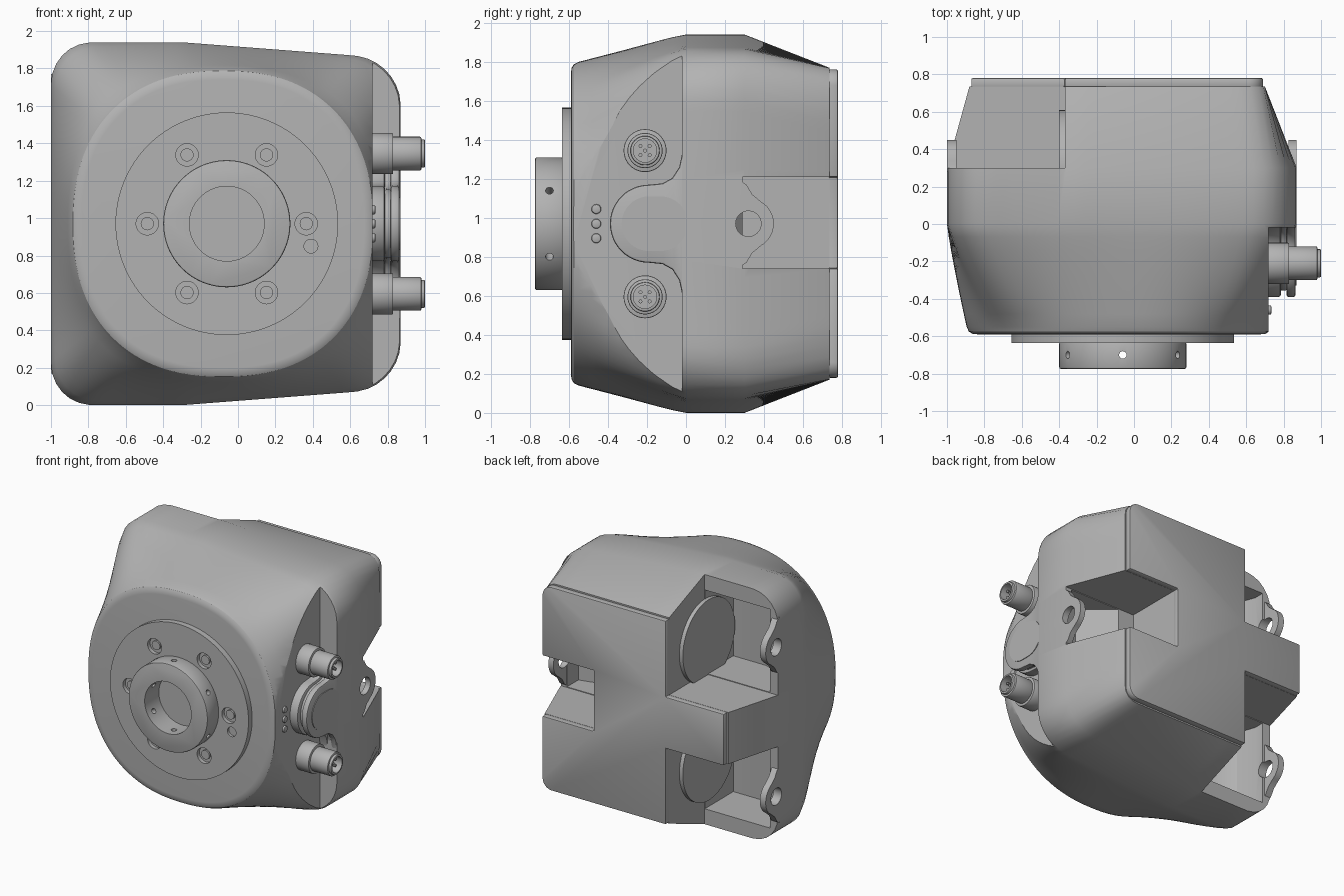
import bpy, bmesh, math
from mathutils import Vector, Matrix

if "Cube" in bpy.data.objects:
    bpy.data.objects.remove(bpy.data.objects["Cube"], do_unlink=True)

grey = bpy.data.materials.new("satin_grey")
grey.use_nodes = True
colour = (0.45, 0.45, 0.45, 1)
grey.diffuse_color = colour
grey.node_tree.nodes["Principled BSDF"].inputs["Base Color"].default_value = colour

CX, CZ = -0.06, 0.97      # axis of the front flange
MX = -0.08                # middle of the housing


def make(name, bm):
    bmesh.ops.recalc_face_normals(bm, faces=bm.faces)
    mesh = bpy.data.meshes.new(name)
    bm.to_mesh(mesh)
    bm.free()
    mesh.materials.append(grey)
    ob = bpy.data.objects.new(name, mesh)
    bpy.context.collection.objects.link(ob)
    return ob


def loft(name, rings):
    bm = bmesh.new()
    loops = [[bm.verts.new(p) for p in ring] for ring in rings]
    for a, b in zip(loops, loops[1:]):
        for i in range(len(a)):
            bm.faces.new((a[i - 1], a[i], b[i], b[i - 1]))
    bm.faces.new(loops[0])
    bm.faces.new(loops[-1])
    return make(name, bm)


def prism(name, pts, a, b, axis):
    place = {"x": lambda p, d: (d, p[0], p[1]), "y": lambda p, d: (p[0], d, p[1]),
             "z": lambda p, d: (p[0], p[1], d)}[axis]
    return loft(name, [[place(p, d) for p in pts] for d in (a, b)])


def arc(u, v, r, start=0, end=360, n=48):
    closed = end - start == 360
    angles = [math.radians(start + (end - start) * i / n) for i in range(n + (not closed))]
    return [(u + r * math.cos(t), v + r * math.sin(t)) for t in angles]


def box(name, x0, x1, y0, y1, z0, z1):
    return prism(name, [(x0, y0), (x1, y0), (x1, y1), (x0, y1)], z0, z1, "z")


def cut(ob, cutters):
    for c in cutters:
        c.hide_render = True
        m = ob.modifiers.new("cut", "BOOLEAN")
        m.operation, m.solver, m.object = "DIFFERENCE", "EXACT", c


def bevel(ob, width):
    m = ob.modifiers.new("bevel", "BEVEL")
    m.width, m.segments, m.limit_method = width, 2, "ANGLE"
    m.angle_limit = math.radians(50)


def rounded(corners, segs=10):
    """Polygon of (x, z, radius) corners with every corner filleted."""
    out = []
    for i, (x, z, r) in enumerate(corners):
        p = Vector((x, z))
        a = (Vector(corners[i - 1][:2]) - p).normalized()
        b = (Vector(corners[(i + 1) % len(corners)][:2]) - p).normalized()
        reach = r / math.tan(a.angle(b) / 2)
        s, e = p + a * reach, p + b * reach
        c = p + (a + b).normalized() * (r / math.sin(a.angle(b) / 2))
        for k in range(segs + 1):
            out.append(c + (s.lerp(e, k / segs) - c).normalized() * r)
    return out


def radius_at(poly, t):
    d, best = Vector((math.cos(t), math.sin(t))), 0
    for i in range(len(poly)):
        a = poly[i - 1] - Vector((MX, CZ))
        e = poly[i] - poly[i - 1]
        den = d.cross(e)
        if abs(den) > 1e-9 and -1e-4 <= a.cross(d) / den <= 1.0001:
            best = max(best, a.cross(e) / den)
    return best


# Housing: square waist lofted to a round front and a tapered back
N = 144
turn = [2 * math.pi * (i + 0.5) / N for i in range(N)]
waist_poly = rounded([(-1, 0, .22), (-1, 1.94, .22), (-.3, 1.94, .4),
                      (.87, 1.85, .27), (.87, .09, .27), (-.3, 0, .4)])
back_poly = rounded([(-.88, .17, .1), (-.88, 1.77, .1), (.7, 1.77, .1), (.7, .17, .1)])
waist = [radius_at(waist_poly, t) for t in turn]
back = [radius_at(back_poly, t) for t in turn]
E = 2.3
front = [(abs(math.cos(t) / .815) ** E + abs(math.sin(t) / .83) ** E) ** (-1 / E) for t in turn]


def ring(radii, y):
    return [(MX + r * math.cos(t), y, CZ + r * math.sin(t)) for r, t in zip(radii, turn)]


rings = [ring(back, .735), ring(waist, .3)]
for k in range(9):
    f = k / 8
    rings.append(ring([w + (r - w) * f ** 1.15 for w, r in zip(waist, front)], -.55 * f))
for y, inset in ((-.575, .012), (-.587, .032), (-.59, .06)):
    rings.append(ring([r - inset for r in front], y))
housing = loft("housing", rings)

# Cutters: connector flat, side notch, two rear pockets and lug holes
flat_cut = box("flat_cutter", .72, 1.3, -1, -.02, -1, 3)
notch_cut = box("notch_cutter", .25, 1.3, .29, 1.2, .74, 1.21)
hollow_cut = prism("notch_hollow_cutter", [(.25, .4), (.82, .4), (.82, .15), (.62, .1)],
                   .745, 1.205, "z")
cove = [(-.372, -.05), (-.65, -.05), (-.78, -.01), (-.88, .08), (-.93, .22), (-.93, .4), (-.372, .4)]
pockets, coves = [], []
for s in (-1, 1):
    pockets.append(box("pocket_cutter", -1.3, -.37, .3, 1.2, *sorted((CZ + s * .2, CZ + s * 1.3))))
    coves.append(prism("cove_cutter", cove, CZ + s * .205, CZ + s * .85, "z"))
lugs = [("right_lug", .825, .868, CZ)]
lugs += [("left_lug", -1, -.95, CZ + s * .58) for s in (-1, 1)]
hole_cuts = [prism("lug_hole_cutter", arc(.32, z, .065), x0 - .08, x1 + .08, "x")
             for _, x0, x1, z in lugs]
cut(housing, [flat_cut, notch_cut, hollow_cut] + pockets + coves + hole_cuts)

# Mounting lugs
for (name, x0, x1, z), hole in zip(lugs, hole_cuts):
    pts = [(.28, z - .22), (.31, z - .2), (.34, z - .15)] + arc(.32, z, .13, -60, 60, 20)
    pts += [(.34, z + .15), (.31, z + .2), (.28, z + .22)]
    cut(prism(name, pts, x0, x1, "x"), [hole])

# Back cover, sharing the notch and pocket outline
cover = prism("back_cover", rounded([(-.87, .18, .08), (-.87, 1.76, .08),
                                     (.69, 1.76, .08), (.69, .18, .08)]), .73, .78, "y")
cut(cover, [notch_cut] + pockets)
bevel(cover, .008)

# Round caps inside the rear pockets
for s in (-1, 1):
    prism("pocket_cap", arc(.29, CZ + s * .46, .32), -.4, -.36, "x")

# Front flange with bolt holes, and hub with radial holes
bore = prism("bore_cutter", arc(CX, CZ, .2, n=64), -.9, -.6, "y")
flange = prism("flange", arc(CX, CZ, .595, n=96), -.635, -.58, "y")
bolt_cuts = [prism("pin_hole_cutter", arc(.39, .85, .037, n=24), -.7, -.615, "y")]
for u, v in arc(CX, CZ, .425, n=6):
    bolt_cuts.append(prism("bolt_hole_cutter", arc(u, v, .06, n=32), -.7, -.605, "y"))
    prism("bolt_head", arc(u, v, .035, n=24), -.62, -.6, "y")
cut(flange, [bore] + bolt_cuts)
hub = prism("hub", arc(CX, CZ, .34, n=96), -.775, -.63, "y")
radial = []
for k in range(6):
    c = prism("radial_hole_cutter", arc(0, -.7, .02, n=16), .1, .5, "z")
    c.data.transform(Matrix.Translation((CX, 0, CZ)) @ Matrix.Rotation(k * math.pi / 3, 4, "Y"))
    radial.append(c)
bevel(hub, .01)
cut(hub, [bore] + radial)

# Button boss with a groove round its side
half = [(.03, .4), (-.02, .36), (-.035, .29), (-.07, .235), (-.12, .207)]
outline = [(y, -h) for y, h in half] + arc(-.19, 0, .2, 270, 90, 24)
outline += [(y, h) for y, h in reversed(half)]
for name, x0, x1, k in (("boss_base", .65, .785, 1), ("boss_neck", .78, .82, .92),
                        ("boss_cap", .815, .864, 1)):
    boss = prism(name, [(.03 + (y - .03) * k, CZ + z * k) for y, z in outline], x0, x1, "x")
    bevel(boss, .012)
stadium = arc(-.19, CZ, .14, 90, 270, 20) + arc(-.13, CZ, .14, -90, 90, 20)
prism("button", stadium, .86, .869, "x")

# Status lights
for k in (-1, 0, 1):
    bevel(prism("status_light", arc(-.46, CZ + k * .075, .025, n=20), .7, .735, "x"), .008)

# Cable connectors with pins
for s in (-1, 1):
    z = CZ + s * .375
    socket = prism("socket_cutter", arc(-.21, z, .06, n=32), .9, 1.1, "x")
    for name, r, x0, x1 in (("connector_collar", .11, .7, .83), ("connector_body", .09, .82, .98),
                            ("connector_rim", .075, .9, 1)):
        part = prism(name, arc(-.21, z, r, n=40), x0, x1, "x")
        bevel(part, .006)
        cut(part, [socket])
    for y, w in arc(-.21, z, .033, 45, 405, 4) + [(-.21, z)]:
        prism("connector_pin", arc(y, w, .01, n=10), .88, .97, "x")

# Bake the cuts, drop the cutters and shade smooth with sharp edges
bpy.context.view_layer.update()
deps = bpy.context.evaluated_depsgraph_get()
parts = [o for o in bpy.context.collection.objects if o.type == "MESH" and not o.hide_render]
baked = [(o, bpy.data.meshes.new_from_object(o.evaluated_get(deps))) for o in parts]
for o, mesh in baked:
    o.modifiers.clear()
    o.data = mesh
    mesh.polygons.foreach_set("use_smooth", [True] * len(mesh.polygons))
    mesh.set_sharp_from_angle(angle=math.radians(28))
for o in [o for o in bpy.context.collection.objects if o.name.split(".")[0].endswith("_cutter")]:
    bpy.data.objects.remove(o, do_unlink=True)
